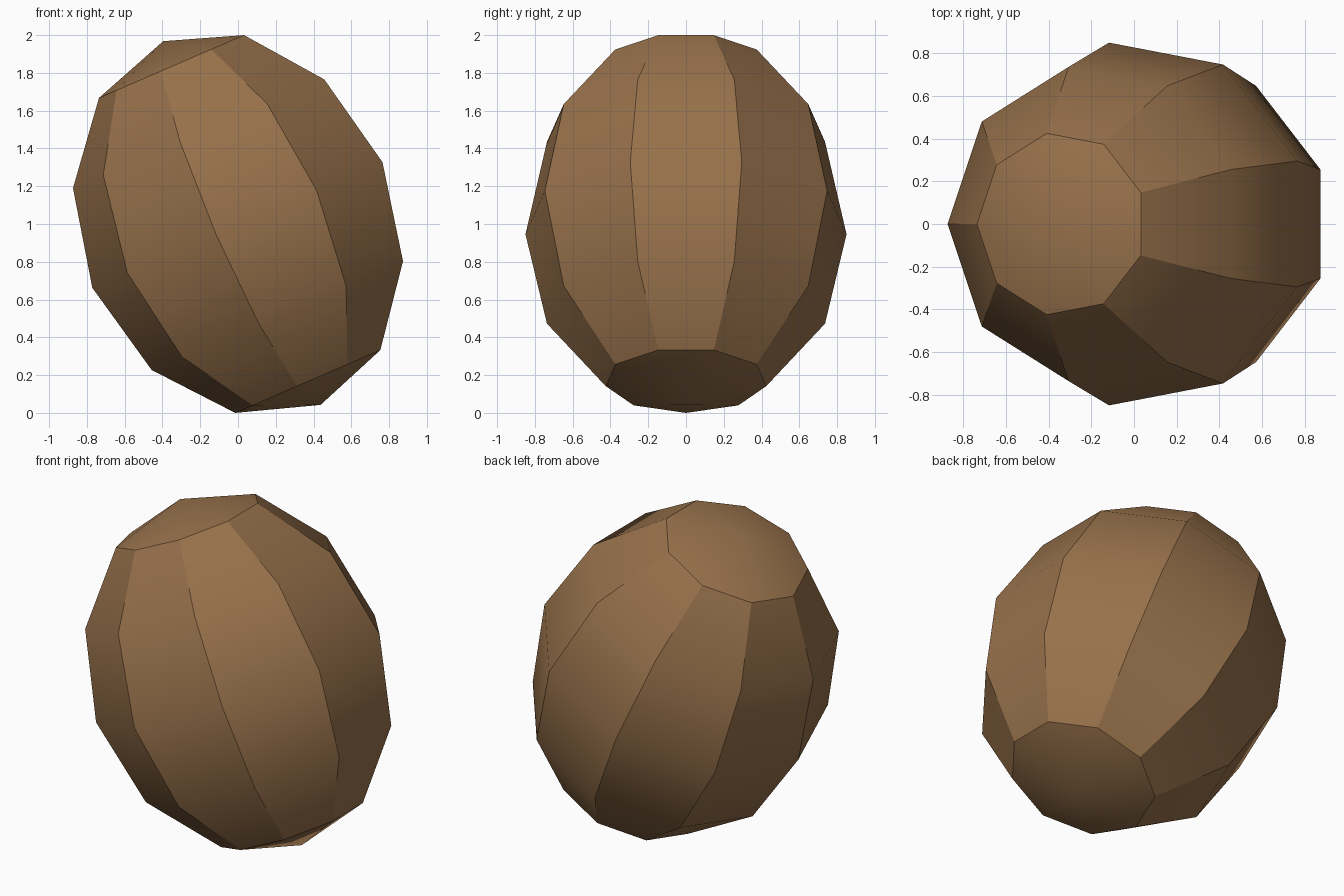
import bpy, bmesh, math
from mathutils import Matrix

if "Cube" in bpy.data.objects:
    bpy.data.objects.remove(bpy.data.objects["Cube"])

RADIUS, HALF_LENGTH, TILT = 0.863, 1.049, math.radians(23.4)

# Low-poly nine-sided sphere
bm = bmesh.new()
bmesh.ops.create_uvsphere(bm, u_segments=9, v_segments=6, radius=1.0)

# Turn it so one meridian points to -x, stretch it, then lean the top to -x
v = max(bm.verts, key=lambda p: p.co.x ** 2 + p.co.y ** 2)
turn = Matrix.Rotation(math.pi - math.atan2(v.co.y, v.co.x), 4, 'Z')
stretch = Matrix.Diagonal((RADIUS, RADIUS, HALF_LENGTH, 1))
lean = Matrix.Rotation(-TILT, 4, 'Y')
bm.transform(lean @ stretch @ turn)

# Centre on x and y, stand on the ground
lo = [min(p.co[i] for p in bm.verts) for i in range(3)]
hi = [max(p.co[i] for p in bm.verts) for i in range(3)]
bm.transform(Matrix.Translation((-(lo[0] + hi[0]) / 2, -(lo[1] + hi[1]) / 2, -lo[2])))
bmesh.ops.recalc_face_normals(bm, faces=bm.faces)

mesh = bpy.data.meshes.new("tilted_nut")
bm.to_mesh(mesh)
bm.free()
nut = bpy.data.objects.new("tilted_nut", mesh)
bpy.context.collection.objects.link(nut)

# One brown for the whole body
brown = bpy.data.materials.new("warm brown")
brown.diffuse_color = (0.31, 0.165, 0.07, 1)
brown.use_nodes = True
brown.node_tree.nodes["Principled BSDF"].inputs["Base Color"].default_value = brown.diffuse_color
mesh.materials.append(brown)

# Smooth along the length, sharp between the sides
bpy.context.view_layer.objects.active = nut
nut.select_set(True)
bpy.ops.object.shade_smooth_by_angle(angle=math.radians(30))
